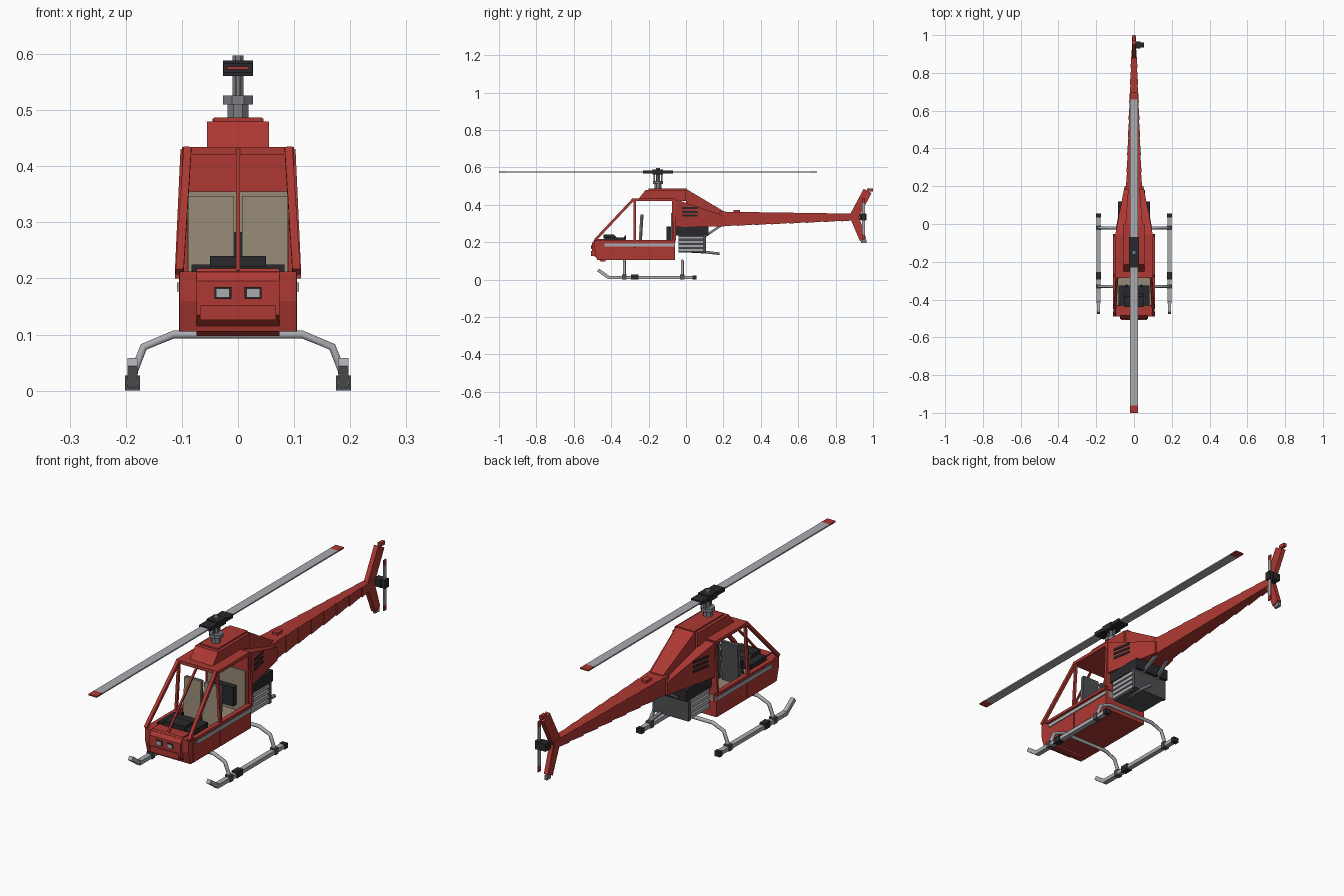
import bpy, bmesh, math
from mathutils import Vector

cube = bpy.data.objects.get("Cube")
if cube:
    bpy.data.objects.remove(cube, do_unlink=True)


def material(name, *rgb):
    mat = bpy.data.materials.new(name)
    mat.use_nodes = True
    mat.diffuse_color = (*rgb, 1)
    mat.node_tree.nodes["Principled BSDF"].inputs["Base Color"].default_value = (*rgb, 1)
    return mat


red = material("red", .42, .04, .033)
silver = material("light grey", .4, .41, .43)
steel = material("mid grey", .2, .21, .23)
dark = material("dark grey", .075, .08, .085)
black = material("black", .022, .022, .025)
tan = material("tan", .3, .25, .18)


def hull(name, mat, points, both=False):
    """Convex flat-faced part, optionally repeated on the other side."""
    for side, label in ((1, "left_"), (-1, "right_")) if both else ((1, ""),):
        bm = bmesh.new()
        for x, y, z in points:
            bm.verts.new((x * side, y, z))
        bmesh.ops.convex_hull(bm, input=bm.verts)
        bmesh.ops.dissolve_limit(bm, angle_limit=.01, verts=bm.verts, edges=bm.edges)
        bmesh.ops.recalc_face_normals(bm, faces=bm.faces)
        mesh = bpy.data.meshes.new(label + name)
        bm.to_mesh(mesh)
        bm.free()
        mesh.materials.append(mat)
        bpy.context.collection.objects.link(bpy.data.objects.new(label + name, mesh))


def box(name, mat, xs, ys, zs, both=False):
    hull(name, mat, [(x, y, z) for x in xs for y in ys for z in zs], both)


def wide(name, mat, half_width, ys, zs):
    """Box centred across the model."""
    box(name, mat, (-half_width, half_width), ys, zs)


def loft(name, mat, *sections):
    """Centred body through rectangles given as y, half width, bottom, top."""
    hull(name, mat, [(x, y, z) for y, half, low, top in sections
                     for x in (-half, half) for z in (low, top)])


def plate(name, mat, xs, profile, both=False):
    """Side profile of y, z points given a thickness."""
    hull(name, mat, [(x, y, z) for x in xs for y, z in profile], both)


def beam(name, mat, start, end, width, both=False):
    """Square bar between two points."""
    start, end = Vector(start), Vector(end)
    along = (end - start).normalized()
    across = along.cross(Vector((1, 0, 0))).normalized()
    other = along.cross(across)
    corners = [(a * across + b * other) * width / 2 for a in (-1, 1) for b in (-1, 1)]
    hull(name, mat, [tuple(p + c) for p in (start, end) for c in corners], both)


def disc(name, mat, y, radius, zs, sides=8):
    angles = [(k + .5) * math.tau / sides for k in range(sides)]
    hull(name, mat, [(radius * math.cos(a), y + radius * math.sin(a), z) for a in angles for z in zs])


def tube(name, mat, points, radius):
    curve = bpy.data.curves.new(name, "CURVE")
    curve.dimensions = "3D"
    curve.bevel_depth, curve.bevel_resolution, curve.use_fill_caps = radius, 1, True
    spline = curve.splines.new("POLY")
    spline.points.add(len(points) - 1)
    for point, co in zip(spline.points, points):
        point.co = (*co, 1)
    curve.materials.append(mat)
    bpy.context.collection.objects.link(bpy.data.objects.new(name, curve))


# Shared dimensions
side, belly, floor, sill, roof = .1, .105, .17, .212, .43
nose, post, back = -.485, -.274, -.06

# Cabin tub: belly, side walls, sills and trim
wide("belly", red, side, (-.45, back), (belly, floor))
wide("cabin_floor", tan, side - .01, (-.44, back), (floor, floor + .006))
for part, ys in (("front", (-.46, post)), ("rear", (post + .005, back))):
    box(part + "_side_wall", red, (.092, .105), ys, (belly, sill), both=True)
box("sill", red, (side, .112), (-.45, back), (.2, sill), both=True)
box("side_stripe", silver, (side, .109), (nose + .05, back), (.177, .193), both=True)

# Nose with bumper and lamps
loft("nose", red, (-.43, .074, .097, .218), (-.455, .074, .097, .218),
     (nose, .074, .125, .218), (-.502, .074, .135, .195))
loft("nose_cheeks", red, (-.43, .104, belly, sill), (-.475, .104, belly, sill), (-.49, .104, .16, sill))
wide("bumper", red, .068, (-.507, nose), (.126, .152))
for part, mat, inset in (("lamp_frame", black, 0), ("lamp", silver, .003)):
    box(part, mat, (.012 + inset, .042 - inset), (-.505 - inset, nose), (.163 + inset, .185 - inset), both=True)

# Dashboard, levers and seats
wide("dashboard_base", black, .083, (-.435, -.325), (.2, .225))
loft("dashboard", black, (-.44, .05, .22, .24), (-.385, .05, .22, .24), (-.37, .05, .22, .225))
beam("control_lever", black, (.04, -.33, floor), (.04, -.325, .235), .009, both=True)
for part, mat, front, depth in (("seat_shell", dark, -.25, .012), ("seat_cover", tan, -.255, .005)):
    low, high = (front, floor), (front + .011, .347)
    profile = [(y + step, z) for y, z in (low, high) for step in (0, depth)]
    plate(part, mat, (.007, .088), profile, both=True)
wide("centre_backrest", black, .05, (-.105, back), (.2, .283))

# Rear bulkhead, roof and window frames
wide("bulkhead", red, side, (back - .014, back + .005), (.2, roof))
wide("bulkhead_lining", tan, side - .01, (back - .02, back), (floor, .355))
wide("roof", red, side, (-.285, back), (roof - .01, roof + .004))
beam("windscreen_pillar", red, (.104, nose, sill), (.09, -.28, roof), .014, both=True)
beam("windscreen_post", red, (0, nose, sill), (0, -.28, roof), .008)
beam("door_post", red, (.105, post, sill), (.092, post, roof), .011, both=True)
beam("rear_door_post", red, (.106, back, sill), (.096, back, roof), .013, both=True)

# Roof cap below the mast
loft("roof_cap", red, (-.255, .055, roof, roof), (-.215, .055, roof, .48), (0, .055, roof - .01, .48))
wide("roof_cap_top", red, .043, (-.2, .005), (.478, .487))

# Tapering engine fairing with raised spine and vents
loft("engine_fairing", red, (back, side, .28, roof), (.2, .05, .285, .342))
loft("fairing_spine", red, (0, .045, .4, .485), (.2, .03, .33, .366))
taper = (.05 - side) / (.2 - back)
for row in range(3):
    low = .336 + row * .02
    hull("vent", black, [(side + (y - back) * taper + offset, y, z) for y in (-.022, .062)
                         for offset in (-.005, .003) for z in (low, low + .011)], both=True)

# Engine bay and ribbed engine block
wide("engine_bay", black, .085, (back, .12), (.235, .283))
wide("engine_block", dark, .075, (-.04, side), (.145, .24))
wide("engine_back_plate", dark, .086, (.09, .107), (.145, .238))
for row in range(4):
    low = .15 + row * .022
    box("cooling_rib", silver, (.07, .086), (-.04, .09), (low, low + .015), both=True)
beam("engine_strut", steel, (.04, .1, .23), (.03, .185, .288), .012, both=True)
tube("exhaust", steel, [(.05, .03, .15), (.05, .11, .146), (.05, .18, .138)], .008)

# Tail boom from slightly stepped segments
segments = 8


def boom_section(t, step=0):
    return .18 + .74 * t, .041 - .029 * t + step, .286 + .032 * t - step, .363 - .011 * t


for k in range(segments):
    loft("boom_segment", red, boom_section(k / segments, step=.003), boom_section((k + 1) / segments))
wide("boom_beacon", red, .012, (.255, .29), (.35, .372))

# Tail fins and tail rotor
fin = (-.01, .01)
plate("upper_fin", red, fin, [(.87, .335), (.95, .485), (.992, .462), (.925, .335)])
wide("upper_fin_tip", red, .007, (.968, 1), (.472, .488))
plate("lower_fin", red, fin, [(.875, .335), (.925, .335), (.963, .22), (.93, .205)])
wide("lower_fin_tip", steel, .006, (.935, .965), (.195, .215))
box("tail_gearbox", black, (0, .035), (.928, .965), (.318, .35))
box("tail_hub", black, (.032, .053), (.935, .962), (.315, .352))
for part, mat, zs in (("blade", silver, (.24, .41)), ("lower_tip", red, (.215, .24)), ("upper_tip", red, (.41, .435))):
    box("tail_rotor_" + part, mat, (.04, .045), (.94, .958), zs)

# Mast and main rotor
mast, deck, height = -.15, .485, .575
disc("mast_base", steel, mast, .02, (deck, .51))
disc("mast_collar", steel, mast, .029, (.51, .526))
disc("mast", steel, mast, .011, (deck, .597))
wide("rotor_hub", black, .027, (mast - .028, mast + .028), (.561, .588))
for way, label in ((-1, "front_"), (1, "rear_")):
    for part, mat, half, start, end, thick in (
            ("blade_root", black, .026, 0, .08, .016), ("blade", silver, .02, .05, .81, .006),
            ("blade_tip", red, .02, .81, .85, .006)):
        wide(label + part, mat, half, (mast + way * start, mast + way * end),
             (height - thick / 2, height + thick / 2))
    beam(label + "control_rod", steel, (0, mast + way * .02, .52), (0, mast + way * .02, height), .008)

# Landing skids and arched cross tubes
track = .188


def skid_block(name, mat, y, length, top):
    box(name, mat, (track - .013, track + .013), (y - length / 2, y + length / 2), (0, top), both=True)


box("skid", silver, (track - .011, track + .011), (-.42, .045), (.003, .02), both=True)
beam("skid_toe", silver, (track, -.415, .012), (track, -.47, .051), .018, both=True)
skid_block("skid_heel", black, .045, .02, .022)
skid_block("skid_step", black, post, .04, .027)
half_arch = [(track, .01), (track - .003, .035), (.168, .078), (.115, side)]
arch = half_arch + [(-x, z) for x, z in reversed(half_arch)]
for y, label in ((-.33, "front_"), (-.02, "rear_")):
    tube(label + "cross_tube", silver, [(x, y, z) for x, z in arch], .008)
    skid_block(label + "skid_clamp", dark, y, .022, .027)
